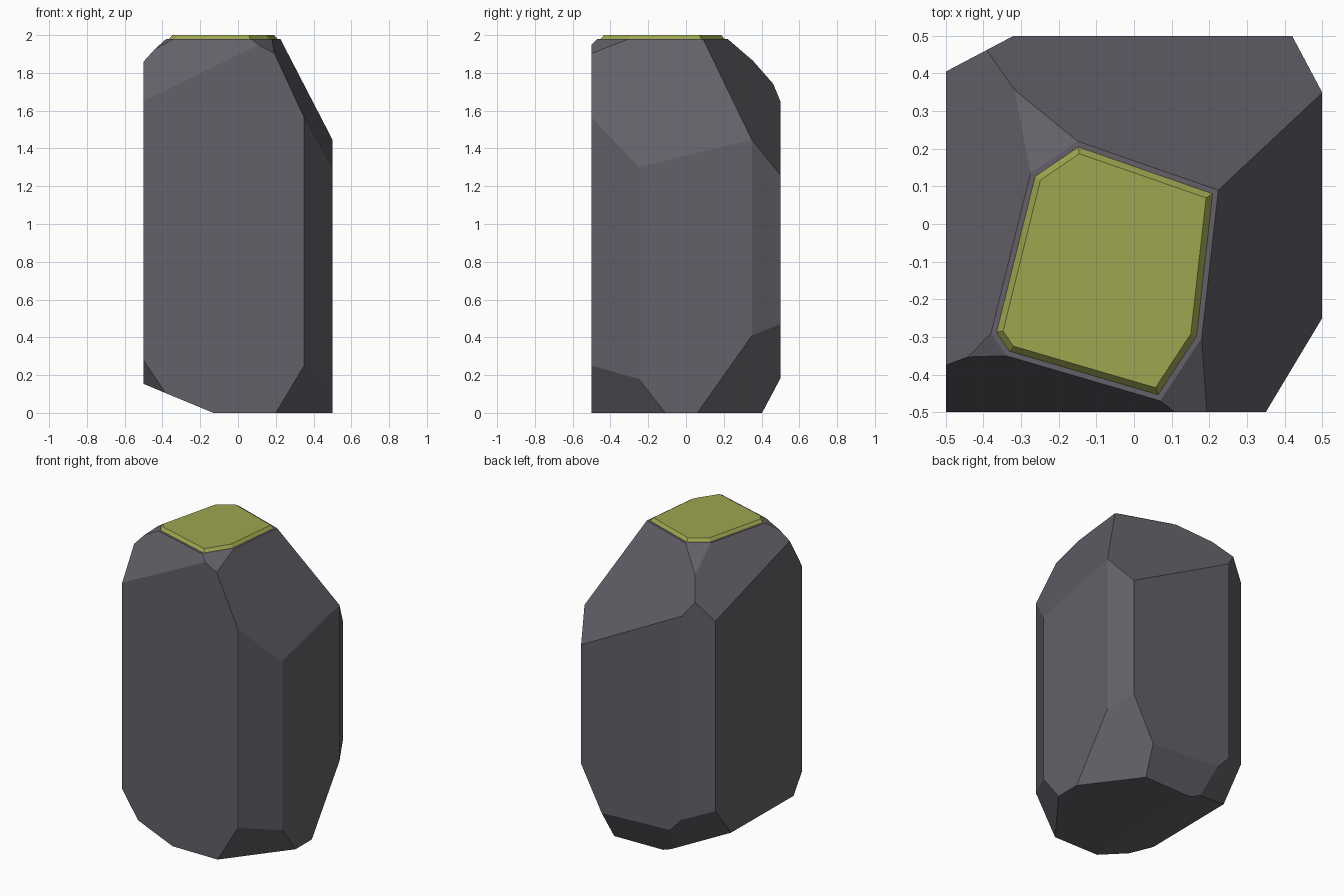
import bpy, bmesh
from mathutils import Vector, Matrix

if "Cube" in bpy.data.objects:
    bpy.data.objects.remove(bpy.data.objects["Cube"])

def material(name, rgb):
    m = bpy.data.materials.new(name)
    m.diffuse_color = (*rgb, 1)
    m.use_nodes = True
    m.node_tree.nodes["Principled BSDF"].inputs["Base Color"].default_value = m.diffuse_color
    return m

CENTRE = Vector((0, 0, 1))

def slice_off(bm, a, b, c):
    """Cut the solid with the plane through three points, keeping the centre side."""
    a, b, c = Vector(a), Vector(b), Vector(c)
    n = (b - a).cross(c - a).normalized()
    if n.dot(CENTRE - a) > 0:
        n = -n
    bmesh.ops.bisect_plane(bm, geom=bm.verts[:] + bm.edges[:] + bm.faces[:], dist=1e-5,
                           plane_co=a, plane_no=n, clear_outer=True)
    bmesh.ops.holes_fill(bm, edges=[e for e in bm.edges if e.is_boundary], sides=0)

# Block that the boulder is chipped from
bm = bmesh.new()
bmesh.ops.create_cube(bm, size=1, matrix=Matrix.Translation((0, 0, 0.99)) @ Matrix.Diagonal((1, 1, 1.98, 1)))

cuts = [
    # upright corner cuts: front right, back right, back left
    ((.35, -.5, 0), (.5, -.25, 0), (.5, -.25, 1)),
    ((.42, .5, 0), (.5, .35, 0), (.5, .35, 1)),
    ((-.32, .5, 0), (-.5, .405, 0), (-.5, .405, 1)),
    # upper slopes: right, back, left, front
    ((.35, -.5, 1.565), (.5, .35, 1.447), (.224, .09, 1.98)),
    ((.224, .09, 1.98), (.42, .5, 1.26), (-.15, .22, 1.98)),
    ((-.38, -.29, 1.98), (-.275, .135, 1.98), (-.5, -.375, 1.86)),
    ((-.5, -.5, 1.65), (-.34, -.35, 1.98), (.07, -.47, 1.98)),
    # small upper facets: back left, front right, front left
    ((-.275, .135, 1.98), (-.32, .36, 1.86), (-.15, .22, 1.98)),
    ((.175, -.31, 1.98), (.07, -.47, 1.98), (.19, -.5, 1.905)),
    ((-.44, -.355, 1.925), (-.38, -.29, 1.98), (-.34, -.35, 1.98)),
    # lower slopes: front right, back right, back, left, back left, front left
    ((.2, -.5, 0), (.35, -.5, .25), (.5, -.11, 0)),
    ((.5, .06, 0), (.5, .35, .41), (.42, .5, .47)),
    ((.274, .5, .183), (-.234, .5, .205), (.26, .403, 0)),
    ((-.13, -.5, 0), (-.5, -.5, .153), (-.5, .243, .16)),
    ((-.234, .5, .205), (-.5, .405, .365), (-.5, .243, .16)),
    ((-.5, -.5, .28), (-.38, -.5, .10), (-.5, -.416, .157)),
]
for cut in cuts:
    slice_off(bm, *cut)
bmesh.ops.recalc_face_normals(bm, faces=bm.faces)

# Raised cap on the flat top, with a thin rock rim and a bevelled side
bm.normal_update()
top = max(bm.faces, key=lambda f: f.calc_center_median().z)
bmesh.ops.inset_region(bm, faces=[top], thickness=.014, use_even_offset=True)
side = bmesh.ops.inset_region(bm, faces=[top], thickness=.016, depth=.02, use_even_offset=True)["faces"]
for f in [top] + side:
    f.material_index = 1
for v in top.verts:
    v.co.z = 2.0

mesh = bpy.data.meshes.new("boulder")
bm.to_mesh(mesh)
bm.free()
mesh.materials.append(material("dark grey rock", (.125, .119, .138)))
mesh.materials.append(material("moss yellow", (.34, .38, .08)))
bpy.context.collection.objects.link(bpy.data.objects.new("boulder", mesh))
